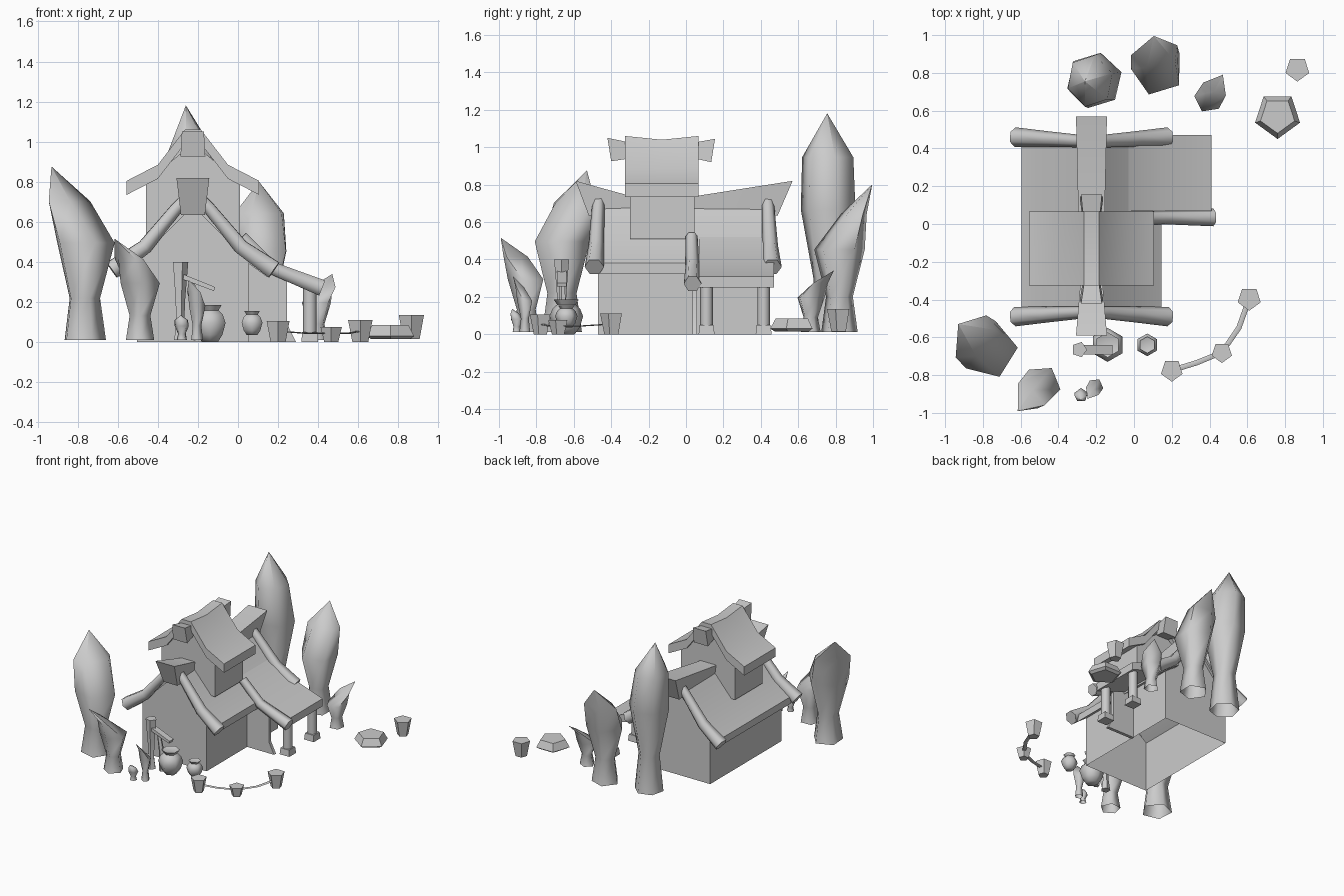
import bpy, bmesh, math
from mathutils import Vector

cube = bpy.data.objects.get("Cube")
if cube:
    bpy.data.objects.remove(cube, do_unlink=True)

grey = bpy.data.materials.new("plain grey")
grey.use_nodes = True
COLOR = (0.6, 0.6, 0.6, 1)
grey.diffuse_color = COLOR
grey.node_tree.nodes["Principled BSDF"].inputs["Base Color"].default_value = COLOR

CX = -0.225  # centre line of the house


def skin(name, rings, angle=40, open_base=False):
    """Join equal rings of points into a solid, optionally open underneath."""
    bm = bmesh.new()
    vs = [[bm.verts.new(p) for p in ring] for ring in rings]
    n = len(vs[0])
    for a, b in zip(vs, vs[1:]):
        for i in range(n):
            j = (i + 1) % n
            bm.faces.new((a[i], a[j], b[j], b[i]))
    bm.faces.new(vs[0])
    bm.faces.new(vs[-1])
    bmesh.ops.recalc_face_normals(bm, faces=bm.faces)
    if open_base:
        floor = [f for f in bm.faces if max(v.co.z for v in f.verts) < 0.02]
        bmesh.ops.delete(bm, geom=floor, context='FACES')
    mesh = bpy.data.meshes.new(name)
    bm.to_mesh(mesh)
    bm.free()
    mesh.materials.append(grey)
    ob = bpy.data.objects.new(name, mesh)
    bpy.context.collection.objects.link(ob)
    bpy.ops.object.select_all(action='DESELECT')
    bpy.context.view_layer.objects.active = ob
    ob.select_set(True)
    bpy.ops.object.shade_smooth_by_angle(angle=math.radians(angle))


def prism(name, profile, y0, y1, open_base=False):
    skin(name, [[(x, y, z) for x, z in profile] for y in (y0, y1)], 40, open_base)


def lathe(name, x, y, profile, n, turn=0.0, angle=40):
    """Stack of n-sided rings; profile holds (radius, height)."""
    skin(name, [[(x + r * math.cos(turn + i * math.tau / n),
                  y + r * math.sin(turn + i * math.tau / n), z)
                 for i in range(n)] for r, z in profile], angle)


def tube(name, path, radii, n=6, flat=1.0):
    """Sweep an n-sided section along a path; flat squashes it upright."""
    pts = [Vector(p) for p in path]
    rings = []
    for k, p in enumerate(pts):
        t = (pts[min(k + 1, len(pts) - 1)] - pts[max(k - 1, 0)]).normalized()
        side = Vector((-t.y, t.x, 0)).normalized()
        up = t.cross(side) * flat
        rings.append([p + (side * math.cos(i * math.tau / n)
                           + up * math.sin(i * math.tau / n)) * radii[k]
                      for i in range(n)])
    skin(name, rings, 65)


def curved_roof(name, half, thick, y0, y1, sag=0.0):
    """Mirrored roof shell whose top may sag midway."""
    top = [(CX - d, z) for d, z in reversed(half)] + [(CX + d, z) for d, z in half]
    rings = []
    for y, drop in ((y0, 0), ((y0 + y1) / 2, sag), (y1, 0)):
        upper = [(x, y, z - drop * (abs(x - CX) < 0.06)) for x, z in top]
        rings.append(upper + [(x, y, z - thick) for x, z in reversed(top)])
    skin(name, rings)


def walls(name, w, base, eave, peak, y0, y1):
    prism(name, [(CX - w, base), (CX + w, base), (CX + w, eave),
                 (CX, peak), (CX - w, eave)], y0, y1, open_base=True)


def ridge(name, sections):
    """Flared ridge log; sections hold y top, y bottom, half widths, heights."""
    skin(name, [[(CX - wt, yt, zt), (CX + wt, yt, zt), (CX + wb, yb, zb), (CX - wb, yb, zb)]
                for yt, yb, wt, wb, zt, zb in sections], 20)


# House body, tower and their sagging roofs
walls("house_walls", 0.28, 0, 0.40, 0.68, -0.47, 0.42)
curved_roof("main_roof", [(0.02, 0.715), (0.08, 0.65), (0.22, 0.49), (0.37, 0.38)], 0.055, -0.46, 0.44)
walls("tower_walls", 0.235, 0.51, 0.80, 0.99, -0.30, 0.045)
curved_roof("tower_roof", [(0.04, 1.06), (0.175, 0.885), (0.33, 0.805)],
            0.07, -0.325, 0.067, 0.02)

# Ridge logs
ridge("main_ridge", [(-0.59, -0.52, 0.082, 0.06, 0.82, 0.635), (-0.3, -0.3, 0.058, 0.055, 0.74, 0.66),
                     (0.06, 0.06, 0.07, 0.06, 0.74, 0.67), (0.57, 0.49, 0.082, 0.06, 0.82, 0.635)])
ridge("tower_ridge_front", [(-0.42, -0.40, 0.055, 0.062, 1.05, 0.925),
                            (-0.30, -0.30, 0.037, 0.045, 1.025, 0.94)])
ridge("tower_ridge_back", [(0.045, 0.045, 0.045, 0.05, 1.025, 0.94),
                           (0.155, 0.135, 0.055, 0.062, 1.045, 0.92)])

# Bent gable beams, mirrored left and right at both ends
for end, yc, out in (("front", -0.465, -1), ("back", 0.435, 1)):
    for side, s in (("left", 1), ("right", -1)):
        tube(f"{end}_{side}_gable_beam",
             [(CX, yc, 0.755), (CX + 0.08 * s, yc + 0.005 * out, 0.67),
              (CX + 0.24 * s, yc + 0.015 * out, 0.475), (CX + 0.405 * s, yc + 0.025 * out, 0.36)],
             [0.03, 0.034, 0.042, 0.052])

# Side wing: screen wall, lean-to roof, beam and posts
prism("wing_screen", [(0.05, 0), (0.29, 0), (0.245, 0.09), (0.245, 0.32), (0.05, 0.40)], 0.035, 0.06)
prism("wing_roof", [(-0.03, 0.52), (0.145, 0.40), (0.41, 0.31), (0.41, 0.25),
                    (0.145, 0.34), (-0.03, 0.45)], 0.07, 0.47)
tube("wing_beam", [(0.02, 0.03, 0.525), (0.17, 0.035, 0.37), (0.42, 0.035, 0.27)],
     [0.032, 0.037, 0.047])
for where, y in (("front", 0.11), ("back", 0.415)):
    lathe(f"wing_{where}_post", 0.358, y, [(0.034, 0.04), (0.034, 0.27)], 8, angle=50)
    lathe(f"wing_{where}_post_base", 0.358, y, [(0.06, 0), (0.053, 0.05)], 4, math.pi / 4)


# Trees: flared trunk, swelling crown and a leaning point
def tree(name, x, y, radius, height, tip, turn, n=5):
    centre = Vector((x, y, 0))
    lean = Vector((tip[0] - x, tip[1] - y, 0))
    along = lean.normalized()
    pinch = 0.35 * lean.length / radius
    rings = []
    for zf, rf, shift, squash in ((0, 0.72, 0, 0), (0.24, 0.53, 0, 0), (0.56, 1, 0, 0),
                                  (0.8, 0.94, 0.45, pinch), (1, 0.005, 1, 0)):
        ring = []
        for i in range(n):
            a = math.radians(turn) + i * math.tau / n
            d = Vector((math.cos(a), math.sin(a), 0))
            d = d * rf - along * d.dot(along) * squash
            ring.append(centre + lean * shift + d * radius
                        + Vector((0, 0, 0.012 + zf * (height - 0.012))))
        rings.append(ring)
    skin(name, rings, 75, open_base=True)


tree("right_front_tree", -0.77, -0.665, 0.155, 0.875, (-0.93, -0.53), 76)
tree("front_tree", -0.49, -0.85, 0.103, 0.515, (-0.615, -0.99), 58)
tree("back_tall_tree", -0.21, 0.76, 0.15, 1.18, (-0.26, 0.755), 17, 6)
tree("back_left_tree", 0.125, 0.82, 0.142, 0.80, (0.105, 0.995), 35)
tree("back_small_tree", 0.395, 0.665, 0.077, 0.34, (0.47, 0.79), 27)
tree("front_sprout", -0.205, -0.86, 0.043, 0.31, (-0.245, -0.925), 60)
tree("front_small_sprout", -0.28, -0.905, 0.037, 0.135, (-0.285, -0.93), 20)

# Sign post with slanted plank
lathe("sign_post", -0.29, -0.665, [(0.035, 0.01), (0.022, 0.1), (0.027, 0.22), (0.042, 0.40)], 5)
prism("sign_plank", [(-0.275, 0.34), (-0.115, 0.275), (-0.12, 0.255), (-0.28, 0.315)], -0.69, -0.64)
tube("sign_brace", [(-0.2, -0.66, 0.01), (-0.205, -0.66, 0.16), (-0.23, -0.66, 0.3)],
     [0.022, 0.02, 0.014], 5)

# Jars with a rim and a shallow mouth
JAR = [(0.5, 0), (0.8, 0.2), (1, 0.52), (0.82, 0.74), (0.55, 0.86), (0.74, 1), (0.5, 0.96)]
for name, x, y, r, z, h in (("large_jar", -0.14, -0.64, 0.09, 0, 0.185),
                            ("small_jar", 0.07, -0.64, 0.06, 0.035, 0.12)):
    lathe(name, x, y, [(r * a, z + h * b) for a, b in JAR], 6, math.pi / 6, angle=60)

# Five-sided tubs joined by a flat rope, and a low stepping stone
for k, (x, y, r, z, h) in enumerate(((0.2, -0.775, 0.06, 0, 0.105), (0.465, -0.68, 0.056, 0, 0.075),
                                     (0.61, -0.395, 0.064, 0, 0.11), (0.865, 0.82, 0.066, 0.015, 0.12))):
    lathe(f"tub_{k + 1}", x, y, [(0.65 * r, z), (r, z + h)], 5, -math.pi / 2)
lathe("stepping_stone", 0.76, 0.575, [(0.10, 0.015), (0.125, 0.03), (0.095, 0.085)], 5, -math.pi / 2, 20)
tube("rope", [(0.2, -0.775, 0.055), (0.33, -0.735, 0.045), (0.465, -0.68, 0.045),
              (0.555, -0.55, 0.045), (0.61, -0.395, 0.055)], [0.014] * 5, 6, 0.25)
